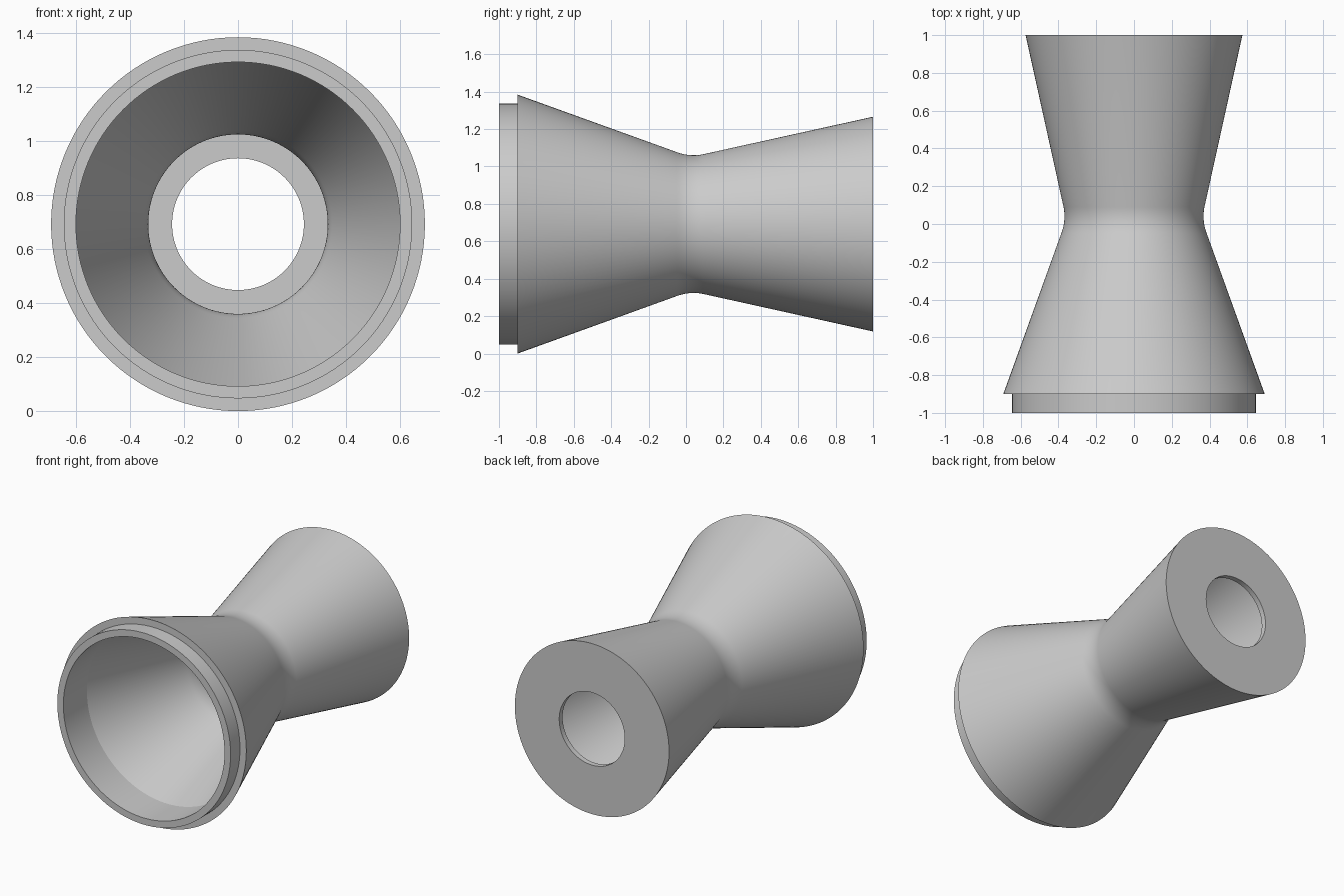
import bpy
import math
from mathutils import Vector

if "Cube" in bpy.data.objects:
    bpy.data.objects.remove(bpy.data.objects["Cube"], do_unlink=True)

SEGMENTS = 128
AXIS_Z = 0.692
WALL = 0.036

grey = bpy.data.materials.new("plain grey")
grey.use_nodes = True
colour = (0.6, 0.6, 0.6, 1)
grey.diffuse_color = colour
grey.node_tree.nodes["Principled BSDF"].inputs["Base Color"].default_value = colour


def waist(start, control, end, steps=10):
    """Rounded blend between the two cones, as (y, radius) points."""
    a, b, c = Vector(start), Vector(control), Vector(end)
    return [a * (1 - t) ** 2 + b * 2 * t * (1 - t) + c * t * t
            for t in (i / steps for i in range(steps + 1))]


def lathe(name, profile):
    """Revolve a closed (y, radius) profile around the y axis."""
    n = len(profile)
    verts, faces = [], []
    for s in range(SEGMENTS):
        a = math.tau * s / SEGMENTS
        verts += [(r * math.sin(a), y, AXIS_Z + r * math.cos(a)) for y, r in profile]
        t = (s + 1) % SEGMENTS
        for i in range(n):
            j = (i + 1) % n
            faces.append((s * n + i, s * n + j, t * n + j, t * n + i))
    mesh = bpy.data.meshes.new(name)
    mesh.from_pydata(verts, [], faces)
    mesh.materials.append(grey)
    obj = bpy.data.objects.new(name, mesh)
    bpy.context.collection.objects.link(obj)
    bpy.ops.object.select_all(action="DESELECT")
    obj.select_set(True)
    bpy.context.view_layer.objects.active = obj
    bpy.ops.object.mode_set(mode="EDIT")
    bpy.ops.mesh.select_all(action="SELECT")
    bpy.ops.mesh.normals_make_consistent(inside=False)
    bpy.ops.object.mode_set(mode="OBJECT")
    bpy.ops.object.shade_smooth_by_angle(angle=math.radians(15))
    return obj


# Outer skin: front flare, rounded waist, rear flare
throat = waist((-0.05, 0.385), (0.02, 0.359), (0.09, 0.373))
outer = [(-0.9, 0.692)] + [tuple(p) for p in throat] + [(1, 0.574)]

# Rear plate with a round hole, then the hollow interior back to the front
plate = [(1, 0.244), (1 - WALL, 0.244)]
inner = [(1 - WALL, 0.53)] + [(p.x, p.y - WALL) for p in reversed(throat)]

# Stepped lip at the front mouth
lip = [(-0.75, 0.60), (-1, 0.60), (-1, 0.645), (-0.9, 0.645)]

lathe("flared_tube", outer + plate + inner + lip)
